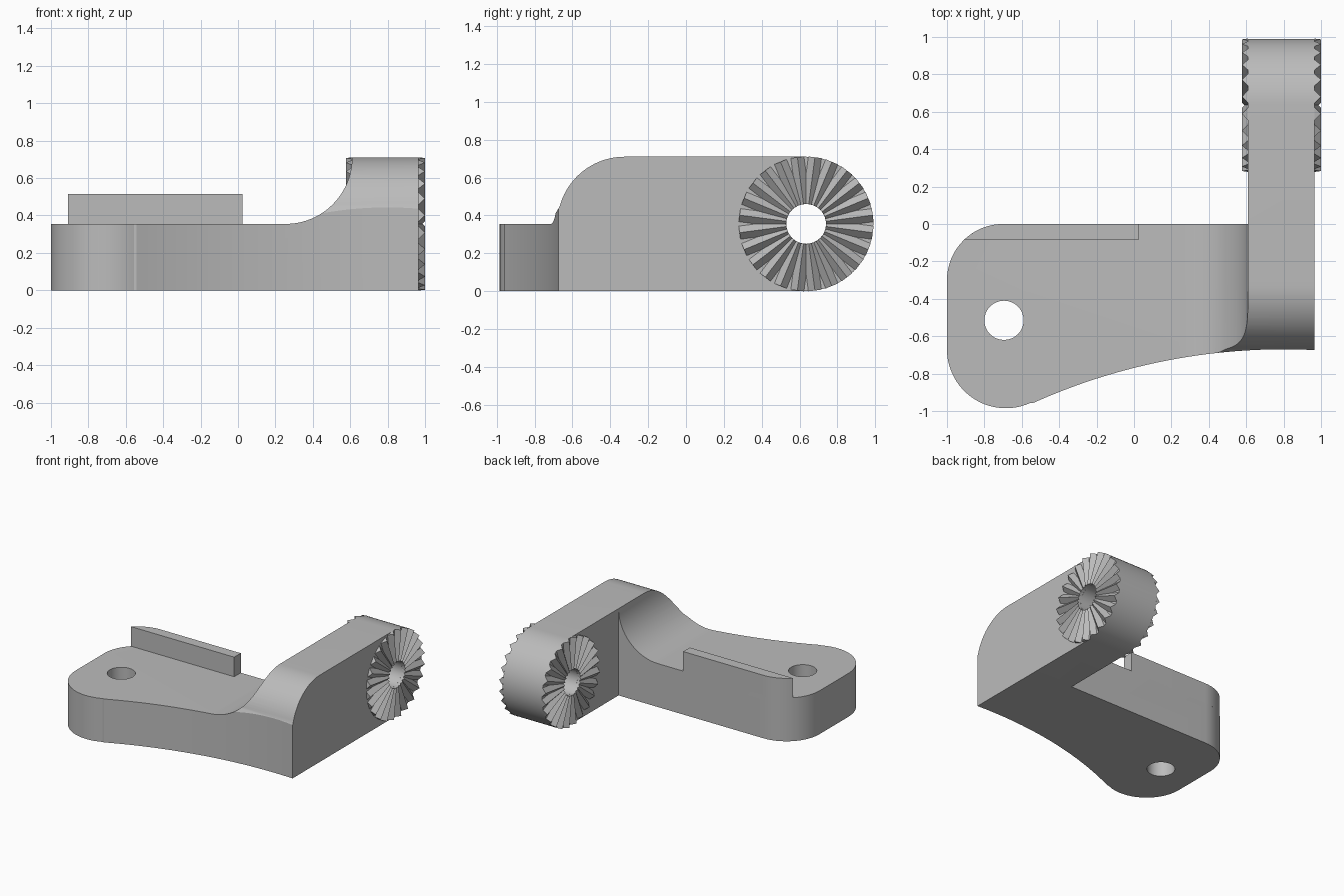
import bpy, bmesh
from math import sin, cos, pi, radians, atan2
from mathutils import Vector, Matrix

if "Cube" in bpy.data.objects:
    bpy.data.objects.remove(bpy.data.objects["Cube"], do_unlink=True)

grey = bpy.data.materials.new("plain grey")
grey.use_nodes = True
colour = (0.5, 0.5, 0.5, 1)
grey.diffuse_color = colour
grey.node_tree.nodes["Principled BSDF"].inputs["Base Color"].default_value = colour


def arc(cx, cy, r, start, end, n=16):
    """Points on an arc, angles in degrees."""
    angles = [radians(start + (end - start) * i / n) for i in range(n + 1)]
    return [(cx + r * cos(a), cy + r * sin(a)) for a in angles]


def add_object(name, bm):
    bmesh.ops.recalc_face_normals(bm, faces=bm.faces)
    mesh = bpy.data.meshes.new(name)
    bm.to_mesh(mesh)
    bm.free()
    mesh.materials.append(grey)
    obj = bpy.data.objects.new(name, mesh)
    bpy.context.collection.objects.link(obj)
    return obj


def prism(name, outline, axis, low, high):
    """Extrude a 2D outline along x, y or z."""
    place = {"x": lambda u, v: (low, u, v),
             "y": lambda u, v: (u, low, v),
             "z": lambda u, v: (u, v, low)}[axis]
    bm = bmesh.new()
    face = bm.faces.new([bm.verts.new(place(u, v)) for u, v in outline])
    moved = bmesh.ops.extrude_face_region(bm, geom=[face])["geom"]
    step = Vector([high - low if a == axis else 0 for a in "xyz"])
    bmesh.ops.translate(bm, vec=step, verts=[g for g in moved if isinstance(g, bmesh.types.BMVert)])
    return add_object(name, bm)


def combine(obj, cutter, operation):
    """Apply a boolean and discard the cutter."""
    mod = obj.modifiers.new("cut", "BOOLEAN")
    mod.operation, mod.object, mod.solver = operation, cutter, "EXACT"
    graph = bpy.context.evaluated_depsgraph_get()
    mesh = bpy.data.meshes.new_from_object(obj.evaluated_get(graph))
    obj.modifiers.clear()
    obj.data = mesh
    bpy.data.objects.remove(cutter, do_unlink=True)


def smooth(obj):
    bpy.ops.object.select_all(action="DESELECT")
    obj.select_set(True)
    bpy.context.view_layer.objects.active = obj
    bpy.ops.object.shade_smooth_by_angle(angle=radians(25))


half = 0.355              # base height and pivot radius
arm_in, arm_out = 0.61, 0.965
pivot_y, hole_r = 0.635, 0.105

# Plan outline: rounded plate, concave front edge and arm
sweep_x, sweep_y, sweep_r = 0.8, -3.94, 3.27
ball_x, ball_y = -0.685, -0.67
join = atan2(ball_y - sweep_y, ball_x - sweep_x) * 180 / pi
plan = [(arm_in, 0)] + arc(-0.7, -0.3, 0.3, 90, 180)
plan += arc(ball_x, ball_y, 0.315, 180, 180 + join, 24)
plan += arc(sweep_x, sweep_y, sweep_r, join - 0.2, 87.1, 32)
plan += [(arm_out, 1.1), (arm_in, 1.1)]
body = prism("bracket_body", plan, "z", 0, 1)

# Front profile: low plate sweeping up to the arm
front = [(-1.2, -0.1), (-1.2, half)] + arc(0.255, 2 * half, half, 270, 360, 24)
front += [(arm_in, 1.2), (1.2, 1.2), (1.2, -0.1)]
combine(body, prism("front_cutter", front, "y", -1.3, 1.3), "INTERSECT")

# Side profile: rounded front shoulder and round pivot end
side = [(-1.2, 0), (-1.2, half + 0.01), (-0.72, half + 0.01), (-0.69, 0.41)]
side += arc(-0.325, half, half, 165, 90, 20) + arc(pivot_y, half, half, 90, -90, 40)
combine(body, prism("side_cutter", side, "x", -1.3, 1.3), "INTERSECT")

# Holes through the plate and the pivot
combine(body, prism("plate_hole", arc(-0.695, -0.515, hole_r, 0, 348.75, 31), "z", -0.2, 1), "DIFFERENCE")
combine(body, prism("pivot_hole", arc(pivot_y, half, hole_r, 0, 348.75, 31), "x", 0.3, 1.2), "DIFFERENCE")
smooth(body)

# Upright rib along the back edge, following the rounded corner
rib = [(0.025, -0.085), (0.025, 0)] + arc(-0.7, -0.3, 0.3, 90, 134.2, 10)
smooth(prism("back_rib", rib, "z", half - 0.01, 0.515))


# Rings of radial ridges on both faces of the pivot
def ridge_ring(name, x, height, count=24, width=0.07):
    bm = bmesh.new()
    for i in range(count):
        turn = Matrix.Rotation(2 * pi * (i + 0.5) / count, 3, "X")
        ends = []
        for r in (hole_r, half):
            section = [(0, -width / 2), (height, 0), (0, width / 2)]
            ends.append([bm.verts.new(turn @ Vector((h, r, t)) + Vector((x, pivot_y, half)))
                         for h, t in section])
        inner, outer = ends
        bm.faces.new(inner)
        bm.faces.new(outer[::-1])
        for a in range(3):
            b = (a + 1) % 3
            bm.faces.new((inner[a], outer[a], outer[b], inner[b]))
    return add_object(name, bm)


ridge_ring("left_ridges", arm_out, 0.035)
ridge_ring("right_ridges", arm_in, -0.032)
